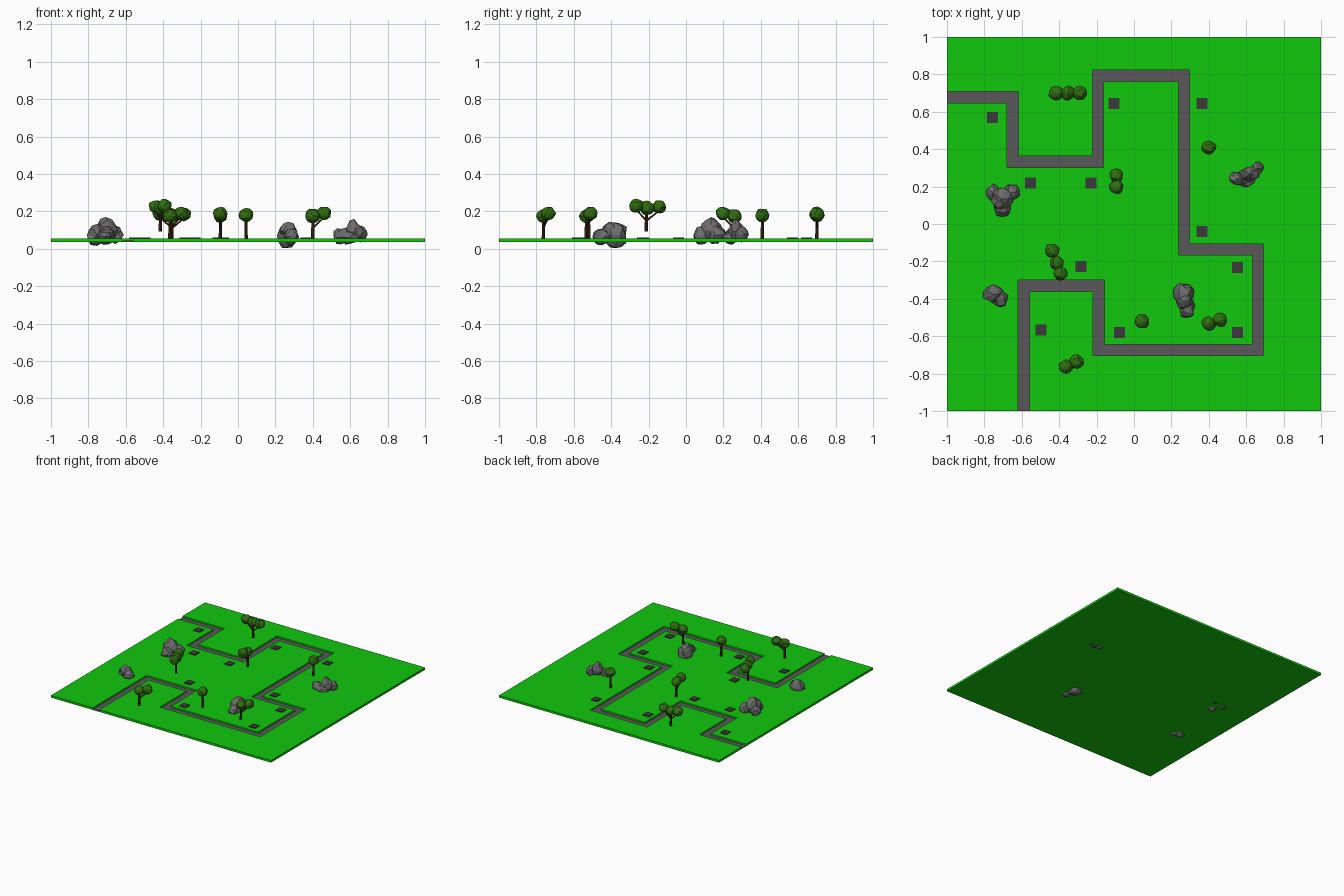
import bpy, bmesh, random, math
from mathutils import Vector, noise

if "Cube" in bpy.data.objects:
    bpy.data.objects.remove(bpy.data.objects["Cube"])

random.seed(4)


def material(name, rgb):
    m = bpy.data.materials.new(name)
    m.diffuse_color = (*rgb, 1)
    m.use_nodes = True
    m.node_tree.nodes["Principled BSDF"].inputs["Base Color"].default_value = m.diffuse_color
    return m


GRASS = material("grass", (0.006, 0.58, 0.004))
PATH = material("path", (0.10, 0.095, 0.10))
PAD = material("pad", (0.045, 0.04, 0.045))
LEAF = material("leaf", (0.03, 0.16, 0.005))
BARK = material("bark", (0.07, 0.025, 0.008))
STONE = material("stone", (0.15, 0.15, 0.15))
BASE, TOP = 0.037, 0.055


def finish(bm, name, mat):
    bmesh.ops.recalc_face_normals(bm, faces=bm.faces)
    me = bpy.data.meshes.new(name)
    bm.to_mesh(me)
    bm.free()
    me.materials.append(mat)
    ob = bpy.data.objects.new(name, me)
    bpy.context.collection.objects.link(ob)
    return ob


def prism(bm, pts, z0, z1):
    f = bm.faces.new([bm.verts.new((x, y, z0)) for x, y in pts])
    top = bmesh.ops.extrude_face_region(bm, geom=[f], use_keep_orig=True)["geom"]
    for v in top:
        if isinstance(v, bmesh.types.BMVert):
            v.co.z = z1


# Winding path centreline and its two mitred edges
line = [(-1, .678), (-.648, .678), (-.648, .333), (-.192, .333), (-.192, .793),
        (.267, .793), (.267, -.137), (.663, -.137), (.663, -.673),
        (-.188, -.673), (-.188, -.33), (-.59, -.33), (-.59, -1)]
line = [Vector(p) for p in line]


def edge(d):
    dirs = [(b - a).normalized() for a, b in zip(line, line[1:])]
    nrm = [Vector((-t.y, t.x)) for t in dirs]
    out = [line[0] + nrm[0] * d]
    out += [p + (a + b) * d for p, a, b in zip(line[1:-1], nrm, nrm[1:])]
    return out + [line[-1] + nrm[-1] * d]


left, right = edge(.03), edge(-.03)

# Grass on either side of the sunken path
for name, pts in (("grass_outer", left + [(1, -1), (1, 1), (-1, 1)]),
                  ("grass_inner", right + [(-1, -1)])):
    bm = bmesh.new()
    prism(bm, [tuple(p) for p in pts], BASE, TOP)
    finish(bm, name, GRASS)
bm = bmesh.new()
prism(bm, [tuple(p) for p in left + right[::-1]], BASE + .001, BASE + .006)
finish(bm, "path", PATH)
bm = bmesh.new()
prism(bm, [tuple(p) for p in left + right[::-1]], BASE, BASE + .001)
finish(bm, "path_underside", GRASS)

# Square pads beside the path
pads = [(-.757, .57), (-.107, .645), (.364, .645), (-.553, .219), (-.23, .219),
        (.364, -.04), (.553, -.233), (-.283, -.227), (-.497, -.567),
        (-.078, -.58), (.553, -.58)]
for x, y in pads:
    bm = bmesh.new()
    s = .029
    prism(bm, [(x - s, y - s), (x + s, y - s), (x + s, y + s), (x - s, y + s)], TOP - .003, TOP + .006)
    finish(bm, "pad", PAD)


def blob(bm, centre, radii, rough, freq):
    """Faceted lump: icosphere pushed about by noise."""
    seed = Vector((random.uniform(0, 50), random.uniform(0, 50), random.uniform(0, 50)))
    for v in bmesh.ops.create_icosphere(bm, subdivisions=2, radius=1)["verts"]:
        k = 1 + rough * noise.noise(v.co * freq + seed)
        v.co = Vector(c + r * k * q for c, r, q in zip(centre, radii, v.co))
        v.co.z = max(v.co.z, 0)


def limb(bm, a, b, r0, r1):
    a, b = Vector(a), Vector(b)
    geo = bmesh.ops.create_cone(bm, cap_ends=True, segments=8, radius1=r0,
                                radius2=r1, depth=(b - a).length)["verts"]
    q = (b - a).to_track_quat("Z", "Y")
    for v in geo:
        v.co = q @ v.co + (a + b) / 2


def tree(root, crowns, base=TOP):
    """crowns: (x, y, height above base); the trunk stands at root."""
    x, y = root
    bm = bmesh.new()
    limb(bm, (x, y, base - .002), (x, y, base + .105), .0095, .0075)
    for cx, cy, h in crowns:
        if math.hypot(cx - x, cy - y) > .02:
            limb(bm, (x, y, base + .055), (cx, cy, base + h - .02), .0055, .004)
    finish(bm, "tree_trunk", BARK)
    bm = bmesh.new()
    for cx, cy, h in crowns:
        blob(bm, (cx, cy, base + h), (.039, .039, .037), .2, 1.6)
    finish(bm, "tree_crown", LEAF)


# Single, double and triple crowned trees
for x, y in ((.40, .408), (.043, -.52)):
    tree((x, y), [(x, y, .126)])
for a, b in (((-.094, .26), (-.094, .197)), ((.40, -.533), (.46, -.512)),
             ((-.364, -.762), (-.305, -.737))):
    tree(a, [(*a, .120), (*b, .134)])
tree((-.353, .70), [(-.417, .70, .133), (-.353, .70, .124), (-.289, .70, .129)])
tree((-.415, -.212), [(-.438, -.142, .129), (-.413, -.208, .124), (-.392, -.266, .135)], .095)

# Boulder clusters: (centre, radii) for each stone
clusters = [
    [((-.708, .135, .098), (.062, .06, .066)), ((-.655, .168, .075), (.042, .045, .045)),
     ((-.703, .082, .07), (.045, .044, .05)), ((-.752, .165, .075), (.038, .045, .045))],
    [((.62, .265, .093), (.05, .042, .056)), ((.55, .243, .068), (.042, .038, .045)),
     ((.658, .297, .078), (.032, .036, .04)), ((.60, .235, .06), (.045, .035, .035))],
    [((.264, -.372, .072), (.054, .06, .074)), ((.285, -.45, .066), (.042, .048, .045)),
     ((.27, -.41, .095), (.045, .045, .048))],
    [((-.755, -.375, .073), (.056, .046, .055)), ((-.715, -.395, .065), (.042, .045, .04))],
]
for stones in clusters:
    bm = bmesh.new()
    for c, r in stones:
        blob(bm, c, r, .35, 1.7)
    finish(bm, "boulders", STONE)
